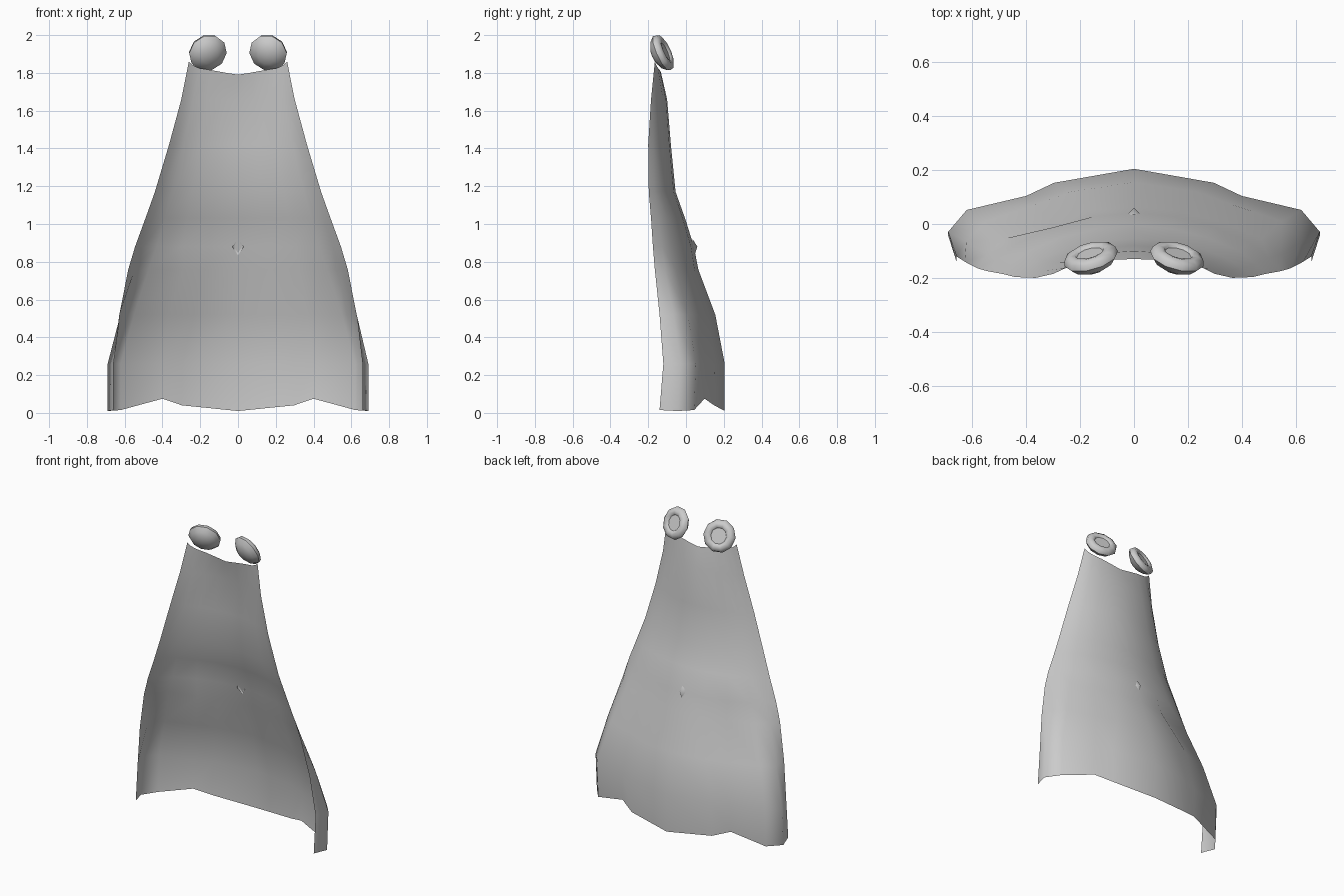
import bpy, bmesh, math
from mathutils import Vector

if "Cube" in bpy.data.objects:
    bpy.data.objects.remove(bpy.data.objects["Cube"])

grey = bpy.data.materials.new("grey cloth")
grey.diffuse_color = (0.6, 0.6, 0.6, 1)
grey.use_nodes = True
grey.node_tree.nodes["Principled BSDF"].inputs["Base Color"].default_value = grey.diffuse_color


def add_object(name, verts, faces, angle=180):
    mesh = bpy.data.meshes.new(name)
    mesh.from_pydata(verts, [], faces)
    bm = bmesh.new()
    bm.from_mesh(mesh)
    bmesh.ops.remove_doubles(bm, verts=bm.verts, dist=0.0005)
    bmesh.ops.recalc_face_normals(bm, faces=bm.faces)
    bm.to_mesh(mesh)
    bm.free()
    mesh.materials.append(grey)
    ob = bpy.data.objects.new(name, mesh)
    bpy.context.collection.objects.link(ob)
    bpy.ops.object.select_all(action='DESELECT')
    ob.select_set(True)
    bpy.context.view_layer.objects.active = ob
    bpy.ops.object.shade_smooth_by_angle(angle=math.radians(angle))
    return ob


# Cape levels: height, half width, y at the spine, y at the front edge
levels = [(0.00, 0.69, 0.205, -0.14), (0.26, 0.69, 0.205, -0.12),
          (0.52, 0.645, 0.155, -0.14), (0.76, 0.585, 0.065, -0.165),
          (0.88, 0.545, 0.042, -0.175), (1.03, 0.49, -0.005, -0.185),
          (1.17, 0.44, -0.055, -0.197), (1.42, 0.365, -0.08, -0.2),
          (1.66, 0.30, -0.10, -0.185), (1.79, 0.26, -0.13, -0.165)]
# Cross-section as (width fraction, depth fraction), at the hem and higher up
low = [(0, 0), (0.43, 0.16), (0.58, 0.31), (0.90, 0.47), (1.0, 0.72), (0.955, 1)]
high = [(0, 0), (0.28, 0.07), (0.55, 0.25), (0.79, 0.52), (0.92, 0.78), (1.0, 1)]
hem = [0.01, 0.04, 0.075, 0.015, 0.01, 0.015]
collar = [0, 0.012, 0.025, 0.035, 0.05, 0.07]

verts = []
for row, (z, w, yc, ye) in enumerate(levels):
    t = min(max((z - 0.26) / 0.6, 0), 1)
    half = []
    for c, (a, b) in enumerate(zip(low, high)):
        fx, fy = (a[i] + (b[i] - a[i]) * t for i in (0, 1))
        dz = hem[c] if row == 0 else collar[c] if row == len(levels) - 1 else 0
        half.append((fx * w, yc + (ye - yc) * fy, z + dz))
    verts += [(-x, y, h) for x, y, h in half[:0:-1]] + half
n = 2 * len(low) - 1
# Small crumple in the cloth beside the spine
x, y, z = verts[3 * n + 3]
verts[3 * n + 3] = (-0.29, y - 0.02, z)
faces = [(r * n + c, r * n + c + 1, (r + 1) * n + c + 1, (r + 1) * n + c)
         for r in range(len(levels) - 1) for c in range(n - 1)]
add_object("cape", verts, faces)

# Little pinched point on the back
add_object("back_pinch",
           [(-0.03, 0.03, 0.88), (0.03, 0.03, 0.88), (0, 0.035, 0.92),
            (0, 0.045, 0.835), (0, 0.06, 0.88)],
           [(0, 2, 4), (2, 1, 4), (1, 3, 4), (3, 0, 4)])

# Round clasps: domed front, rim, and a sunken flat back (radius, along axis)
profile = [(0, 0.046), (0.045, 0.040), (0.08, 0.022), (0.103, -0.004),
           (0.098, -0.024), (0.075, -0.036), (0.056, -0.032), (0.05, -0.024), (0, -0.024)]
SIDES = 10
for side, name in ((-1, "left_clasp"), (1, "right_clasp")):
    axis = Vector((-side * 0.25, -0.88, -0.40)).normalized()
    u = axis.cross(Vector((0, 0, 1))).normalized()
    v = axis.cross(u)
    centre = Vector((side * 0.158, -0.132, 1.903))
    verts = []
    for r, h in profile:
        for k in range(SIDES):
            a = math.tau * k / SIDES
            verts.append(centre + axis * h + (u * math.cos(a) + v * math.sin(a)) * r)
    faces = [(i * SIDES + k, i * SIDES + (k + 1) % SIDES,
              (i + 1) * SIDES + (k + 1) % SIDES, (i + 1) * SIDES + k)
             for i in range(len(profile) - 1) for k in range(SIDES)]
    add_object(name, verts, faces, 50)
